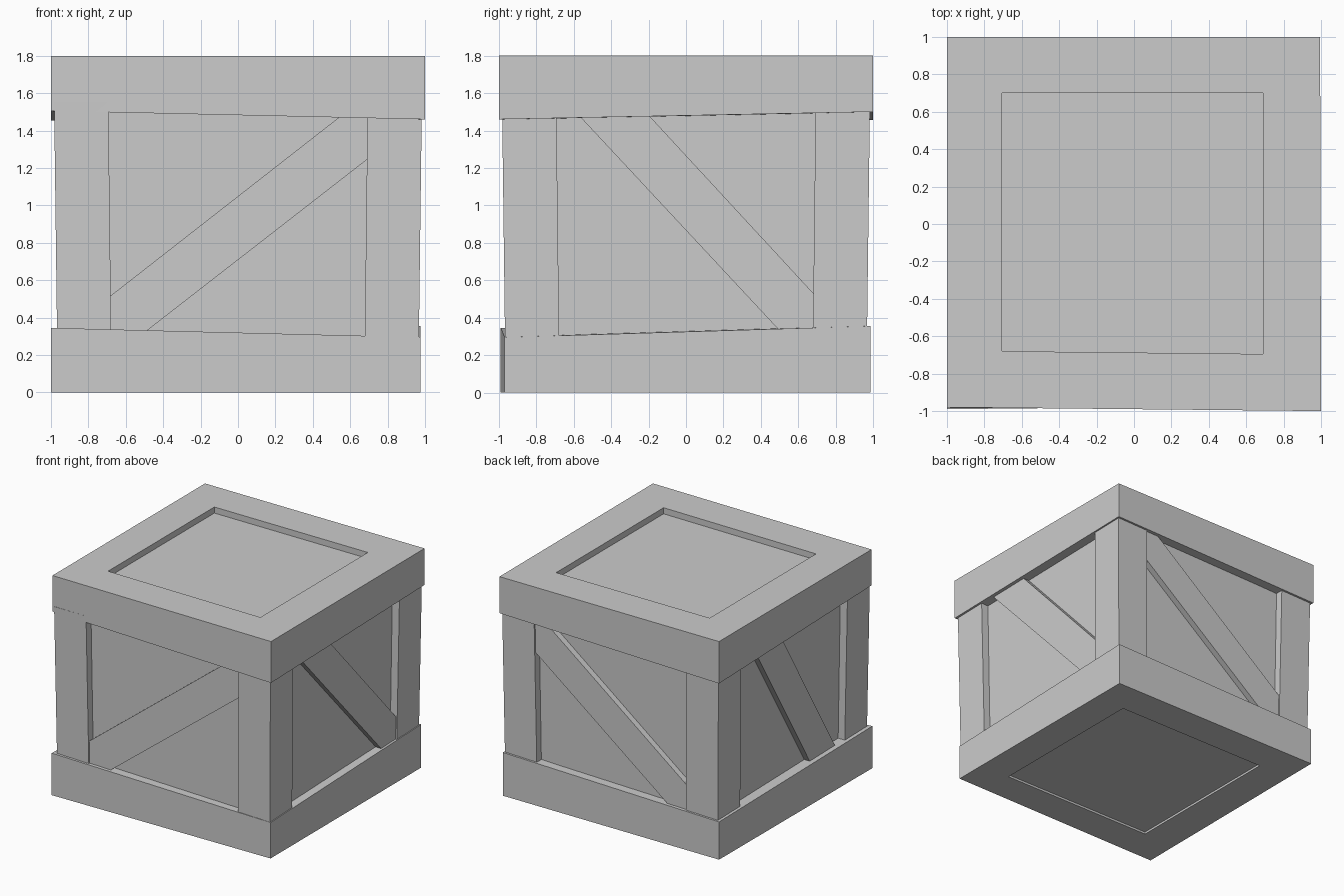
import bpy

if "Cube" in bpy.data.objects:
    bpy.data.objects.remove(bpy.data.objects["Cube"])


def make(name, verts, faces):
    mesh = bpy.data.meshes.new(name)
    mesh.from_pydata(verts, [], faces)
    mesh.validate()
    obj = bpy.data.objects.new(name, mesh)
    bpy.context.collection.objects.link(obj)
    return obj


def loft(name, low, high):
    """Closed solid between two matching rings of points."""
    n = len(low)
    sides = [(i, (i + 1) % n, n + (i + 1) % n, n + i) for i in range(n)]
    caps = [tuple(reversed(range(n))), tuple(range(n, 2 * n))]
    return make(name, low + high, sides + caps)


def ring(name, outer_low, outer_high, inner_low, inner_high):
    """Square frame with an open middle, four corners per loop."""
    faces = []
    for i in range(4):
        j = (i + 1) % 4
        faces += [(i, j, 4 + j, 4 + i),
                  (4 + i, 4 + j, 12 + j, 12 + i),
                  (12 + i, 12 + j, 8 + j, 8 + i),
                  (8 + i, 8 + j, j, i)]
    return make(name, outer_low + outer_high + inner_low + inner_high, faces)


def square(h, z):
    return [(-h, -h, z), (h, -h, z), (h, h, z), (-h, h, z)]


# Inner box: its faces are the recessed panels
loft("inner_panels", square(0.905, 0.018), square(0.92, 1.75))

# Slightly uneven upper frame (corners: front left, front right, back right, back left)
lid_xy = [(-1, -0.98), (1, -1), (0.995, 1), (-1, 1)]
lid_in = [(-0.705, -0.68), (0.69, -0.695), (0.69, 0.70), (-0.705, 0.70)]
lid_z = [1.505, 1.46, 1.50, 1.455]
ring("top_frame",
     [(x, y, z) for (x, y), z in zip(lid_xy, lid_z)],
     [(x, y, 1.8) for x, y in lid_xy],
     [(x, y, z) for (x, y), z in zip(lid_in, lid_z)],
     [(x, y, 1.8) for x, y in lid_in])

# Slightly uneven lower frame
base_xy = [(-1, -0.99), (0.975, -0.97), (0.975, 0.985), (-0.99, 0.985)]
base_z = [0.345, 0.295, 0.355, 0.31]
inner = square(0.7, 0)
ring("bottom_frame",
     [(x, y, 0) for x, y in base_xy],
     [(x, y, z) for (x, y), z in zip(base_xy, base_z)],
     inner,
     [(p[0], p[1], z) for p, z in zip(inner, base_z)])


# Corner posts, leaning outward towards the top
def post_ring(sx, sy, a, b, z):
    pts = [(sx * a, sy * a, z), (sx * b, sy * a, z),
           (sx * b, sy * b, z), (sx * a, sy * b, z)]
    return pts if sx * sy > 0 else pts[::-1]


for name, sx, sy in (("front_left", -1, -1), ("front_right", 1, -1),
                     ("back_right", 1, 1), ("back_left", -1, 1)):
    loft(name + "_post", post_ring(sx, sy, 0.677, 0.966, 0.2),
         post_ring(sx, sy, 0.693, 0.983, 1.55))


# Diagonal braces: (position along the side, height) outlines
def brace(name, outline, axis, sign):
    def place(depth):
        rows = []
        for u, z in outline:
            d = sign * depth(z)
            rows.append((u, d, z) if axis == "y" else (d, u, z))
        return rows
    obj = loft(name, place(lambda z: 0.88), place(lambda z: 0.953 + 0.011 * z))
    import bmesh
    bm = bmesh.new()
    bm.from_mesh(obj.data)
    bmesh.ops.recalc_face_normals(bm, faces=bm.faces)
    bm.to_mesh(obj.data)
    bm.free()


wide = [(-0.69, 0.25), (-0.59, 0.25), (0.69, 1.245), (0.695, 1.51), (0.59, 1.51), (-0.69, 0.51)]
right = [(-0.60, 1.51), (-0.225, 1.51), (0.69, 0.52), (0.685, 0.25), (0.575, 0.25)]
left = [(0.485, 1.51), (-0.29, 0.25), (-0.62, 0.25), (0.155, 1.51)]
brace("front_brace", wide, "y", -1)
brace("back_brace", wide, "y", 1)
brace("right_brace", right, "x", 1)
brace("left_brace", left, "x", -1)
